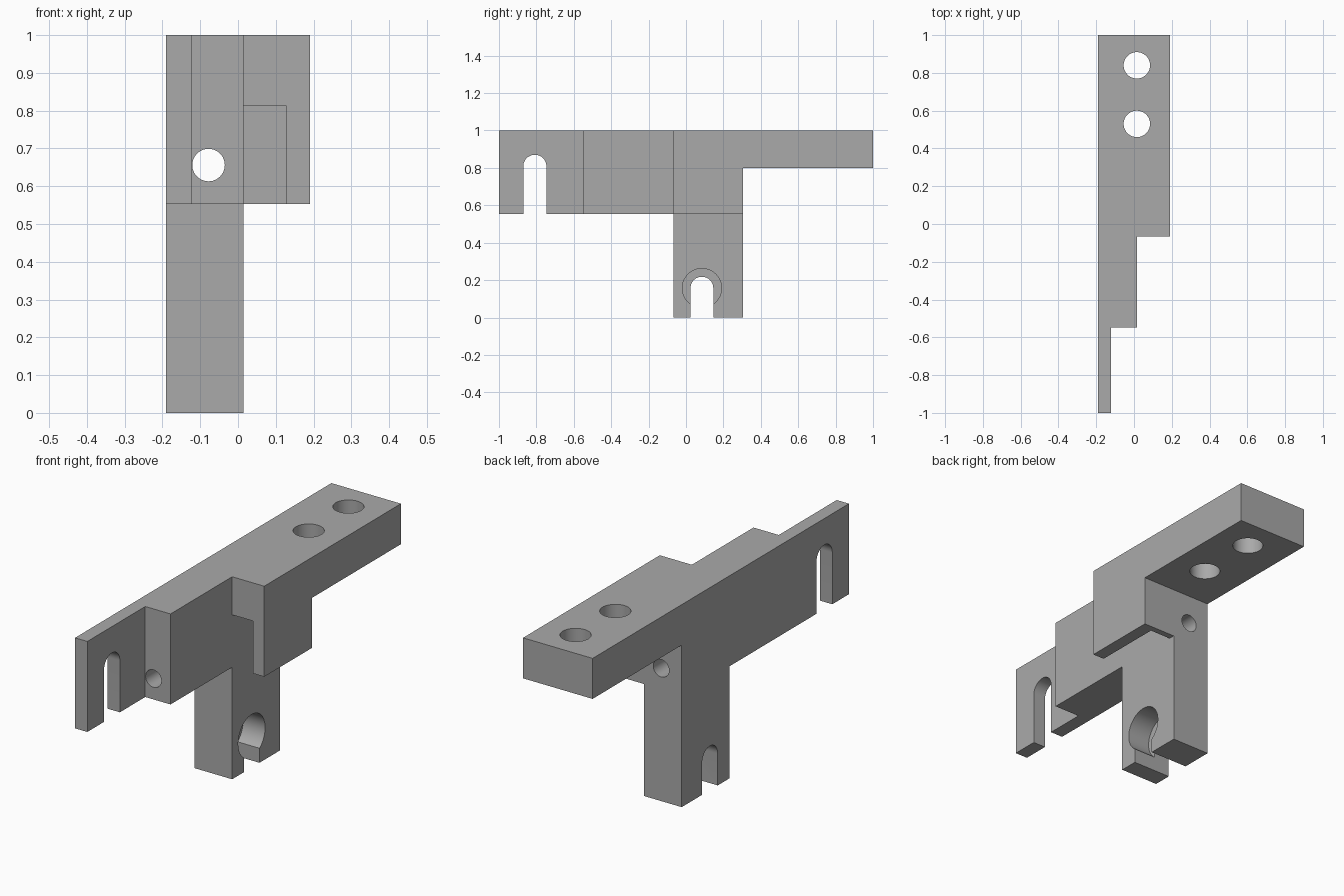
import bpy
import bmesh
import math
from mathutils import Matrix

if "Cube" in bpy.data.objects:
    bpy.data.objects.remove(bpy.data.objects["Cube"], do_unlink=True)

grey = bpy.data.materials.new("plain grey")
grey.use_nodes = True
grey.diffuse_color = (0.4, 0.4, 0.4, 1)
grey.node_tree.nodes["Principled BSDF"].inputs["Base Color"].default_value = (0.4, 0.4, 0.4, 1)

# Key planes shared by several parts
LEFT, STEP, RIGHT = -0.19, 0.015, 0.19
LEG_FRONT, LEG_BACK, UNDER = -0.067, 0.305, 0.553
FAR = 1.2


def finish(name, bm):
    bmesh.ops.recalc_face_normals(bm, faces=bm.faces)
    mesh = bpy.data.meshes.new(name)
    bm.to_mesh(mesh)
    bm.free()
    mesh.materials.append(grey)
    obj = bpy.data.objects.new(name, mesh)
    bpy.context.collection.objects.link(obj)
    return obj


def extrude_x(name, outline, x0, x1):
    """Extrude a (y, z) outline along x."""
    bm = bmesh.new()
    face = bm.faces.new([bm.verts.new((x0, y, z)) for y, z in outline])
    grown = bmesh.ops.extrude_face_region(bm, geom=[face])["geom"]
    verts = [v for v in grown if isinstance(v, bmesh.types.BMVert)]
    bmesh.ops.translate(bm, verts=verts, vec=(x1 - x0, 0, 0))
    return finish(name, bm)


def box(name, x0, x1, y0, y1, z0, z1):
    return extrude_x(name, [(y0, z0), (y1, z0), (y1, z1), (y0, z1)], x0, x1)


def cylinder(name, centre, radius, length, axis):
    bm = bmesh.new()
    turn = {"X": Matrix.Rotation(math.pi / 2, 4, "Y"),
            "Y": Matrix.Rotation(math.pi / 2, 4, "X"),
            "Z": Matrix()}[axis]
    bmesh.ops.create_cone(bm, cap_ends=True, segments=48, radius1=radius,
                          radius2=radius, depth=length,
                          matrix=Matrix.Translation(centre) @ turn)
    return finish(name, bm)


def slot(name, y, z, radius, z_open):
    """Round-topped slot running through the part along x."""
    arc = [(y + radius * math.cos(math.pi * i / 24),
            z + radius * math.sin(math.pi * i / 24)) for i in range(25)]
    return extrude_x(name, arc + [(y - radius, z_open), (y + radius, z_open)], -0.5, 0.5)


# Side silhouette: long arm, deep body and leg
bracket = extrude_x("bracket", [
    (-1, UNDER), (LEG_FRONT, UNDER), (LEG_FRONT, 0), (LEG_BACK, 0),
    (LEG_BACK, 0.8), (1, 0.8), (1, 1), (-1, 1)], LEFT, RIGHT)

cutters = [
    # Stepped front and narrow leg
    box("leg_side_cut", STEP, FAR, -FAR, FAR, -FAR, UNDER),
    box("body_step_cut", STEP, FAR, -FAR, LEG_FRONT, -FAR, FAR),
    box("plate_step_cut", -0.123, FAR, -FAR, -0.548, -FAR, FAR),
    # Pocket under the wide block, open at front and bottom
    box("pocket_cut", STEP, 0.128, -0.3, 0.275, 0.4, 0.812),
    # Open slots and the counterbore
    slot("plate_slot_cut", -0.808, 0.808, 0.062, 0.4),
    slot("leg_slot_cut", 0.085, 0.157, 0.061, -0.2),
    cylinder("counterbore_cut", (0.045, 0.085, 0.157), 0.105, 0.3, "X"),
    # Long bore through the body
    cylinder("long_bore_cut", (-0.078, 0, 0.656), 0.043, 2.4, "Y"),
]
# Counterbore stops part way into the leg
cutters[6].location.x = -0.105 - (0.045 - 0.15)
# Mounting holes in the arm
for y in (0.53, 0.84):
    cutters.append(cylinder("arm_hole_cut", (0.015, y, 0.9), 0.07, 0.6, "Z"))

bpy.ops.object.select_all(action="DESELECT")
bpy.context.view_layer.objects.active = bracket
bracket.select_set(True)
for cutter in cutters:
    cutter.hide_render = True
    mod = bracket.modifiers.new(cutter.name, "BOOLEAN")
    mod.operation = "DIFFERENCE"
    mod.solver = "EXACT"
    mod.object = cutter
    bpy.ops.object.modifier_apply(modifier=mod.name)
for cutter in cutters:
    bpy.data.objects.remove(cutter, do_unlink=True)

bpy.ops.object.shade_smooth_by_angle(angle=math.radians(30))
